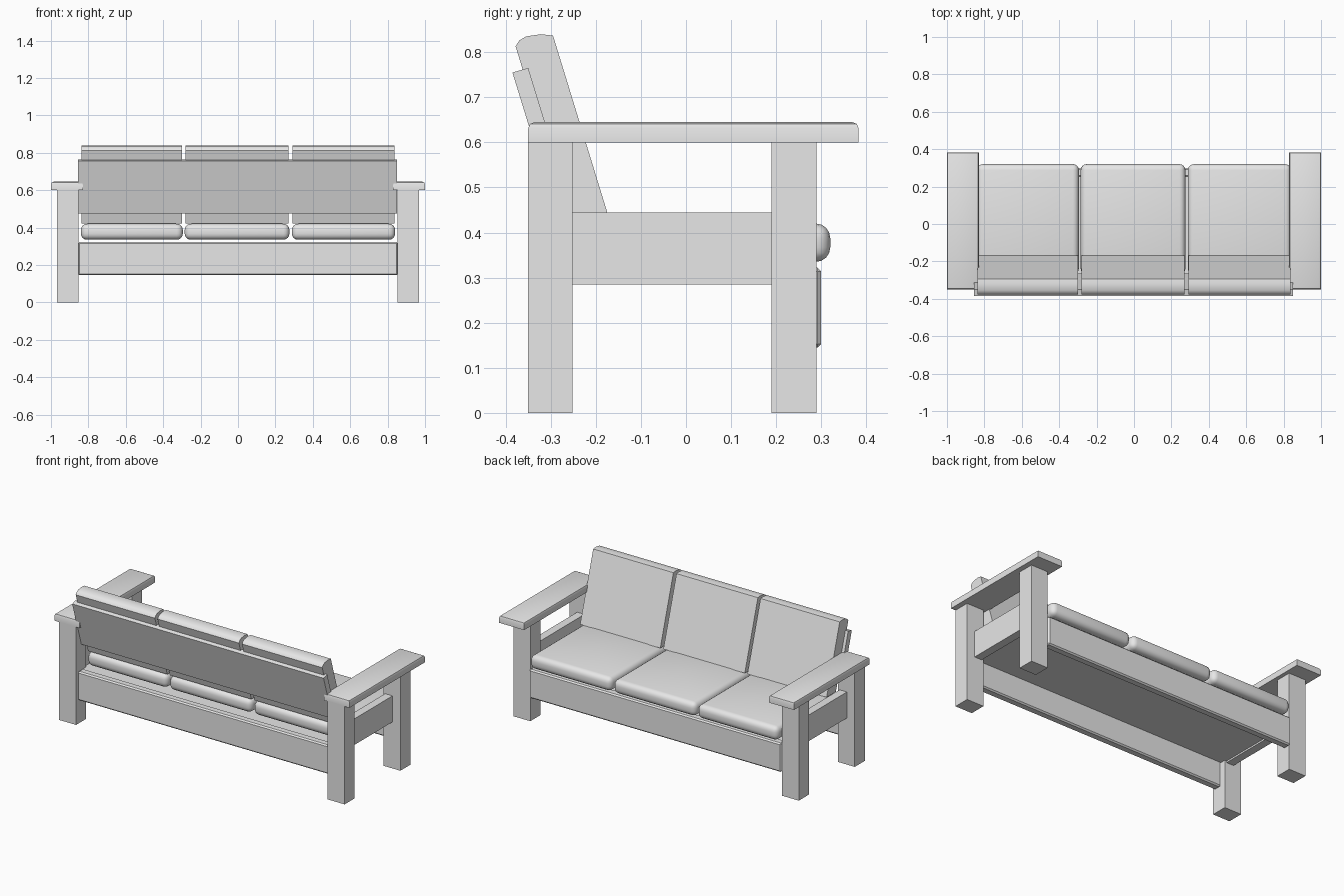
import bpy, bmesh
from mathutils import Vector

cube = bpy.data.objects.get("Cube")
if cube:
    bpy.data.objects.remove(cube, do_unlink=True)

grey = bpy.data.materials.new("plain_grey")
grey.use_nodes = True
grey.diffuse_color = (0.8, 0.8, 0.8, 1)
grey.node_tree.nodes["Principled BSDF"].inputs["Base Color"].default_value = (0.8, 0.8, 0.8, 1)


def finish(bm, name):
    bmesh.ops.recalc_face_normals(bm, faces=bm.faces)
    mesh = bpy.data.meshes.new(name)
    bm.to_mesh(mesh)
    bm.free()
    mesh.materials.append(grey)
    ob = bpy.data.objects.new(name, mesh)
    bpy.context.collection.objects.link(ob)
    bpy.ops.object.select_all(action='DESELECT')
    ob.select_set(True)
    bpy.context.view_layer.objects.active = ob
    bpy.ops.object.shade_smooth_by_angle(angle=0.6)
    return ob


def box(name, x, y, z, bevel=0, segments=1, rule=lambda e: True, crown=0):
    """Box from ranges; bevels the edges chosen by rule and can crown the top."""
    bm = bmesh.new()
    bmesh.ops.create_cube(bm, size=1)
    for v in bm.verts:
        v.co = Vector([lo + (c + 0.5) * (hi - lo) for c, (lo, hi) in zip(v.co, (x, y, z))])
    if bevel:
        edges = [e for e in bm.edges if rule(e)]
        bmesh.ops.bevel(bm, geom=edges, offset=bevel, segments=segments,
                        profile=0.5, affect='EDGES', clamp_overlap=True)
    if crown:
        top = max(bm.faces, key=lambda f: f.calc_center_median().z)
        bmesh.ops.poke(bm, faces=[top], offset=crown)
    return finish(bm, name)


def extrude(name, x, profile):
    """Side profile of (y, z) points swept across an x range."""
    bm = bmesh.new()
    face = bm.faces.new([bm.verts.new((x[0], y, z)) for y, z in profile])
    geom = bmesh.ops.extrude_face_region(bm, geom=[face])["geom"]
    for g in geom:
        if isinstance(g, bmesh.types.BMVert):
            g.co.x = x[1]
    return finish(bm, name)


def span(side, a, b):
    return sorted((side * a, side * b))


def top_edge(e):
    return all(v.co.z > 0.64 for v in e.verts)


# Legs, armrests and side rails, mirrored
for side, label in ((1, "left"), (-1, "right")):
    leg_x = span(side, 0.853, 0.968)
    box(label + "_rear_leg", leg_x, (-0.35, -0.252), (0, 0.605))
    box(label + "_front_leg", leg_x, (0.19, 0.29), (0, 0.605))
    box(label + "_armrest", span(side, 0.83, 1), (-0.35, 0.383), (0.6, 0.645), 0.014, 2, top_edge)
    box(label + "_side_rail", span(side, 0.865, 0.915), (-0.26, 0.2), (0.285, 0.445))

# Long rails and seat deck
box("front_rail", (-0.855, 0.855), (0.25, 0.3), (0.145, 0.322), 0.008)
box("rear_rail", (-0.855, 0.855), (-0.335, -0.285), (0.145, 0.322), 0.008)
box("seat_deck", (-0.87, 0.87), (-0.29, 0.255), (0.295, 0.318))

# Sloping back panel
extrude("back_panel", (-0.855, 0.85),
        [(-0.385, 0.755), (-0.35, 0.765), (-0.264, 0.485), (-0.299, 0.475)])

# Three seat cushions and three back cushions
back_profile = [(-0.295, 0.837), (-0.322, 0.84), (-0.355, 0.835), (-0.37, 0.826),
                (-0.378, 0.813), (-0.258, 0.423), (-0.168, 0.423)]
for label, x in (("right", (-0.84, -0.295)), ("middle", (-0.285, 0.275)), ("left", (0.288, 0.84))):
    box(label + "_seat_cushion", x, (-0.27, 0.32), (0.335, 0.42), 0.032, 4, crown=0.018)
    extrude(label + "_back_cushion", (x[0] + 0.004, x[1] - 0.004), back_profile)
